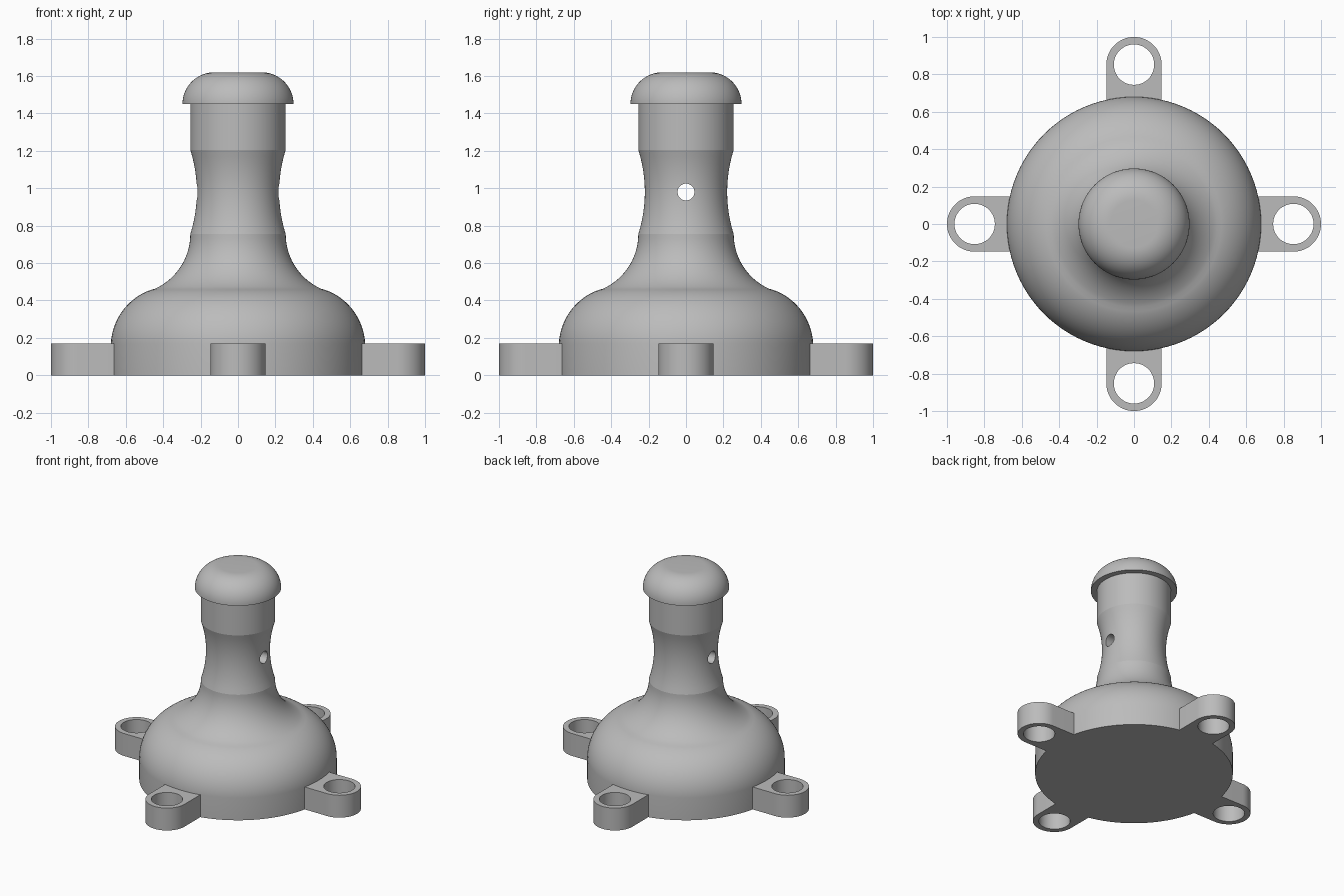
import bpy, bmesh
from math import sin, cos, asin, pi, radians, degrees
from mathutils import Matrix

if "Cube" in bpy.data.objects:
    bpy.data.objects.remove(bpy.data.objects["Cube"], do_unlink=True)

grey = bpy.data.materials.new("plain_grey")
grey.use_nodes = True
colour = (0.5, 0.5, 0.5, 1)
grey.diffuse_color = colour
grey.node_tree.nodes["Principled BSDF"].inputs["Base Color"].default_value = colour


def arc(cx, cy, r, start, end, steps):
    """Points on a circular arc, angles in degrees."""
    angles = [radians(start + (end - start) * i / steps) for i in range(steps + 1)]
    return [(cx + r * cos(a), cy + r * sin(a)) for a in angles]


def make_object(name, bm):
    bmesh.ops.recalc_face_normals(bm, faces=bm.faces)
    mesh = bpy.data.meshes.new(name)
    bm.to_mesh(mesh)
    bm.free()
    mesh.materials.append(grey)
    obj = bpy.data.objects.new(name, mesh)
    bpy.context.collection.objects.link(obj)
    return obj


def smooth(obj):
    bpy.ops.object.select_all(action='DESELECT')
    obj.select_set(True)
    bpy.context.view_layer.objects.active = obj
    bpy.ops.object.shade_smooth_by_angle(angle=radians(12))


# Body: revolved base, dome, waisted neck and rounded cap
base_r, lug_h, neck_r = 0.68, 0.17, 0.255
profile = [(0, 0), (base_r, 0)]
profile += arc(0.36, 0.155, 0.32, 2.7, 70.3, 16)
profile += arc(0.575, 0.755, 0.32, 250.3, 180, 16)[1:]
profile += arc(0.961, 0.98, 0.741, 197.7, 162.3, 12)[1:]
profile += [(neck_r, 1.45), (0.297, 1.45)]
profile += arc(0.127, 1.45, 0.17, 0, 90, 16)[1:]
profile += [(0, 1.62)]

bm = bmesh.new()
verts = [bm.verts.new((x, 0, z)) for x, z in profile]
edges = [bm.edges.new(pair) for pair in zip(verts, verts[1:])]
bmesh.ops.spin(bm, geom=verts + edges, cent=(0, 0, 0), axis=(0, 0, 1),
               angle=2 * pi, steps=96, use_duplicate=False)
bmesh.ops.remove_doubles(bm, verts=bm.verts, dist=0.0005)
body = make_object("body", bm)

# Cross hole through the neck
bm = bmesh.new()
bmesh.ops.create_cone(bm, cap_ends=True, segments=48, radius1=0.045, radius2=0.045, depth=1,
                      matrix=Matrix.Translation((0, 0, 0.98)) @ Matrix.Rotation(pi / 2, 4, 'Y'))
cutter = make_object("hole_cutter", bm)
cutter.hide_render = True
cut = body.modifiers.new("cross_hole", 'BOOLEAN')
cut.operation = 'DIFFERENCE'
cut.solver = 'EXACT'
cut.object = cutter
bpy.context.view_layer.objects.active = body
bpy.ops.object.modifier_apply(modifier=cut.name)
bpy.data.objects.remove(cutter, do_unlink=True)
smooth(body)

# Four mounting lugs with bolt holes
lug_r, lug_x = 0.148, 0.852
root = degrees(asin(lug_r / base_r))
outline = arc(lug_x, 0, lug_r, -90, 90, 32) + arc(0, 0, base_r - 0.002, root, -root, 8)
bolt_hole = arc(lug_x, 0, 0.108, 0, 360, 48)[:-1]

for i, side in enumerate(("left", "back", "right", "front")):
    bm = bmesh.new()
    for loop in (outline, bolt_hole):
        ring = [bm.verts.new((x, y, 0)) for x, y in loop]
        for a, b in zip(ring, ring[1:] + ring[:1]):
            bm.edges.new((a, b))
    bmesh.ops.triangle_fill(bm, edges=bm.edges[:], use_beauty=True, use_dissolve=False)
    raised = bmesh.ops.extrude_face_region(bm, geom=bm.faces[:], use_keep_orig=True)["geom"]
    top = [g for g in raised if isinstance(g, bmesh.types.BMVert)]
    bmesh.ops.translate(bm, verts=top, vec=(0, 0, lug_h))
    bmesh.ops.rotate(bm, verts=bm.verts, cent=(0, 0, 0),
                     matrix=Matrix.Rotation(i * pi / 2, 3, 'Z'))
    smooth(make_object(side + "_lug", bm))
